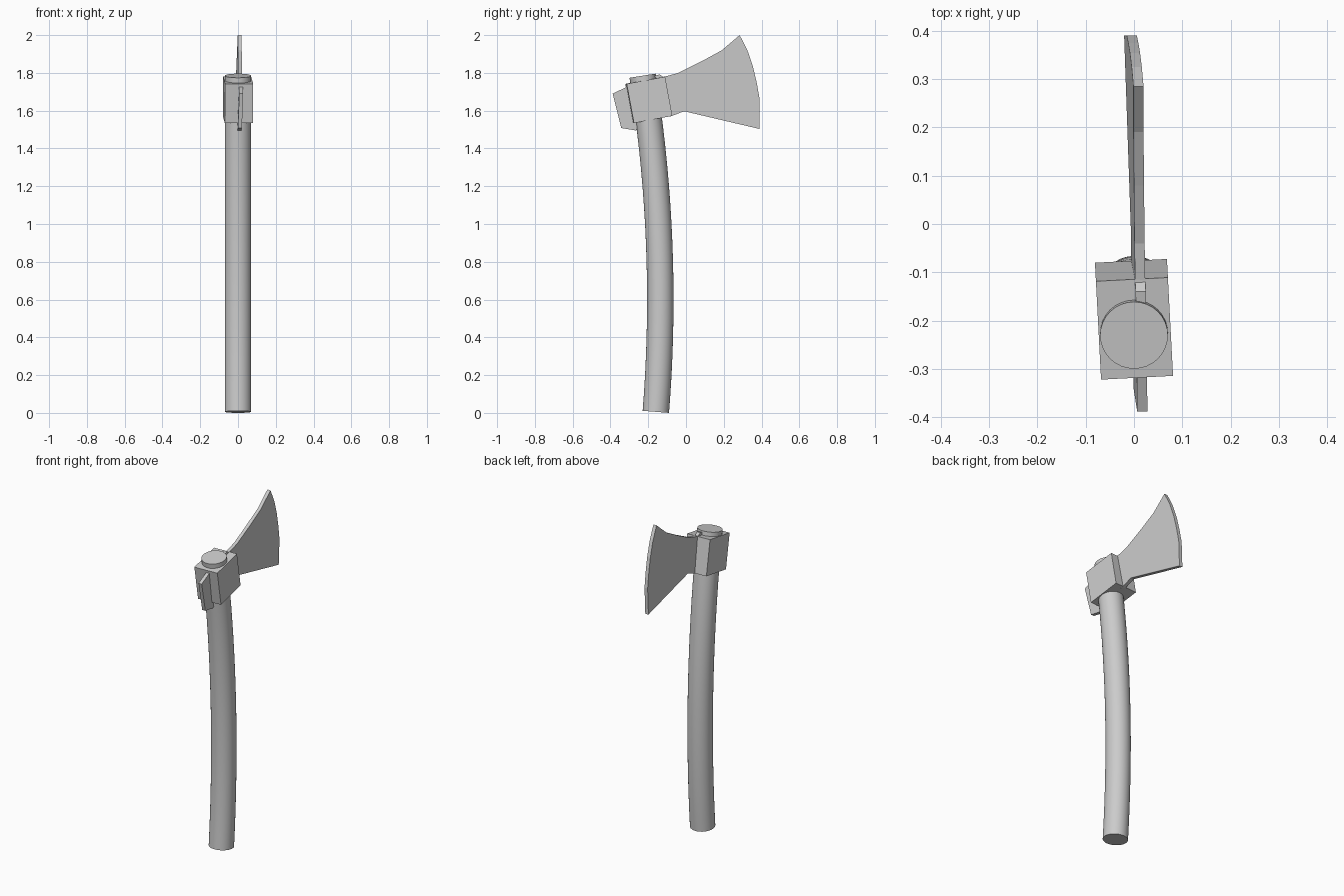
import bpy, bmesh, math
from mathutils import Matrix, Vector

if "Cube" in bpy.data.objects:
    bpy.data.objects.remove(bpy.data.objects["Cube"])


def make_object(name, bm):
    bmesh.ops.recalc_face_normals(bm, faces=bm.faces)
    mesh = bpy.data.meshes.new(name)
    bm.to_mesh(mesh)
    bm.free()
    obj = bpy.data.objects.new(name, mesh)
    bpy.context.collection.objects.link(obj)
    return obj


# Handle: round bar swept along a gentle bow in the YZ plane
SIDES, STEPS, RADIUS = 32, 18, 0.07
bm = bmesh.new()
rings = []
for i in range(STEPS + 1):
    z = 0.0056 + (1.785 - 0.0056) * i / STEPS
    centre = Vector((0, -0.136 - 0.067 * (z - 0.6) ** 2, z))
    tangent = Vector((0, -0.134 * (z - 0.6), 1)).normalized()
    across = tangent.cross(Vector((1, 0, 0)))
    ring = []
    for k in range(SIDES):
        a = math.tau * k / SIDES
        offset = Vector((math.cos(a), 0, 0)) + across * math.sin(a)
        ring.append(bm.verts.new(centre + offset * RADIUS))
    rings.append(ring)
for lower, upper in zip(rings, rings[1:]):
    for k in range(SIDES):
        n = (k + 1) % SIDES
        bm.faces.new((lower[k], lower[n], upper[n], upper[k]))
bm.faces.new(rings[0])
bm.faces.new(rings[-1])
handle = make_object("handle", bm)
bpy.context.view_layer.objects.active = handle
handle.select_set(True)
bpy.ops.object.shade_smooth_by_angle(angle=math.radians(30))

# Collar: tilted block holding the blade on the handle
bm = bmesh.new()
bmesh.ops.create_cube(bm, size=1, matrix=Matrix.Diagonal((0.149, 0.207, 0.211, 1)))
collar = make_object("collar", bm)
collar.location = (0, -0.197, 1.657)
collar.rotation_euler = (math.radians(10.5), 0, math.radians(3))

# Blade: one thin plate through the collar, profile in (y, z)
profile = [(-0.388, 1.69), (-0.31, 1.728), (-0.25, 1.72), (-0.165, 1.785),
           (-0.14, 1.792), (-0.12, 1.778), (-0.04, 1.80), (0.08, 1.86),
           (0.19, 1.92), (0.284, 2.0), (0.325, 1.92), (0.354, 1.835),
           (0.374, 1.75), (0.39, 1.66), (0.39, 1.503), (-0.01, 1.597),
           (-0.08, 1.57), (-0.22, 1.55), (-0.264, 1.495), (-0.343, 1.508)]
bm = bmesh.new()
# The plate leans slightly, so x follows a sloped plane
sides = [[bm.verts.new((s * 0.0105 - 0.049 - 0.027 * y + 0.033 * z, y, z))
          for y, z in profile] for s in (-1, 1)]
bm.faces.new(sides[0])
bm.faces.new(sides[1])
for k in range(len(profile)):
    n = (k + 1) % len(profile)
    bm.faces.new((sides[0][k], sides[0][n], sides[1][n], sides[1][k]))
make_object("blade", bm)
